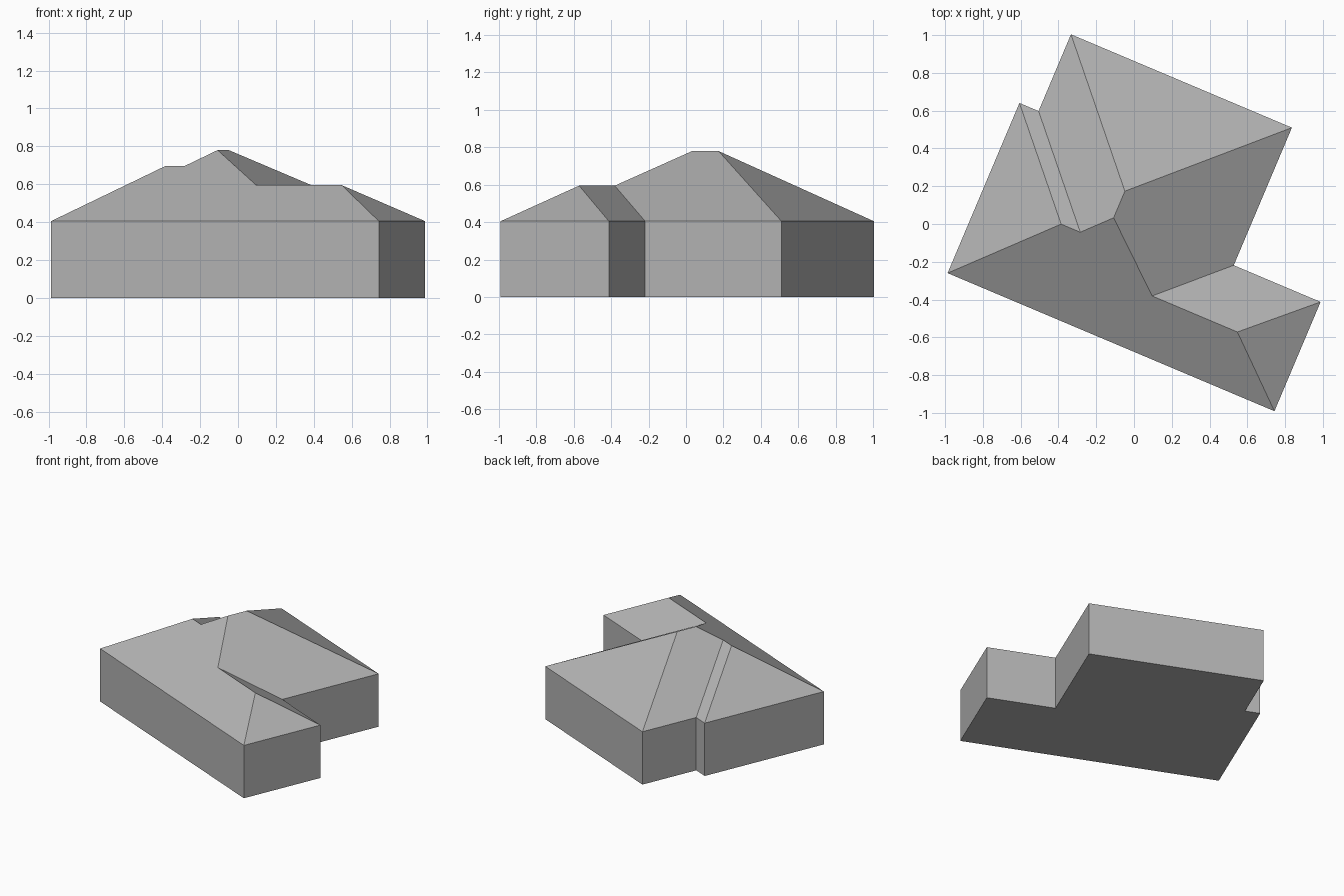
import bpy, bmesh
from mathutils import Vector

cube = bpy.data.objects.get("Cube")
if cube:
    bpy.data.objects.remove(cube, do_unlink=True)

grey = bpy.data.materials.new("plain grey")
grey.use_nodes = True
colour = (0.45, 0.45, 0.45, 1)
grey.diffuse_color = colour
bsdf = grey.node_tree.nodes["Principled BSDF"]
bsdf.inputs["Base Color"].default_value = colour
bsdf.inputs["Roughness"].default_value = 0.9

# The house is laid out along its long front wall (u) and its depth (v)
CORNER = Vector((-0.987, -0.26, 0))
U = Vector((0.921, -0.389, 0))
V = Vector((0.389, 0.921, 0))
EAVE = 0.405


def place(u, v, z):
    return CORNER + U * u + V * v + Vector((0, 0, z))


def build(name, points, faces):
    bm = bmesh.new()
    verts = {key: bm.verts.new(place(*p)) for key, p in points.items()}
    for face in faces:
        bm.faces.new([verts[key] for key in face])
    bm.normal_update()
    mesh = bpy.data.meshes.new(name)
    bm.to_mesh(mesh)
    bm.free()
    mesh.materials.append(grey)
    obj = bpy.data.objects.new(name, mesh)
    bpy.context.collection.objects.link(obj)
    return obj


# Footprint corners, counter-clockwise from the front right corner
plan = {
    "A": (0, 0), "B": (1.879, 0), "C": (1.879, 0.628), "D": (1.38, 0.628),
    "E": (1.38, 1.419), "F": (0.11, 1.419), "G": (0.11, 0.978), "H": (0, 0.978),
}
names = list(plan)
eaves = {k: (u, v, EAVE) for k, (u, v) in plan.items()}
ground = {k.lower(): (u, v, 0) for k, (u, v) in plan.items()}

# Walls with a closed floor
wall_faces = [(a.lower(), b.lower(), b, a)
              for a, b in zip(names, names[1:] + names[:1])]
floor_face = tuple(k.lower() for k in reversed(names))
build("walls", {**ground, **eaves}, wall_faces + [floor_face])

# Hipped roof: low side ridge, main ridge and wing ridge
ridges = {
    "side_start": (0.453, 0.473, 0.695), "side_end": (0.563, 0.473, 0.695),
    "main_front": (0.696, 0.612, 0.78), "main_back": (0.696, 0.765, 0.78),
    "wing_start": (1.045, 0.31, 0.595), "wing_end": (1.535, 0.31, 0.595),
}
build("hipped_roof", {**eaves, **ridges}, [
    ("A", "B", "wing_end", "wing_start", "main_front", "side_end", "side_start"),
    ("B", "C", "wing_end"),
    ("C", "D", "wing_start", "wing_end"),
    ("D", "E", "main_back", "main_front", "wing_start"),
    ("E", "F", "main_back"),
    ("F", "G", "side_end", "main_front", "main_back"),
    ("G", "H", "side_start", "side_end"),
    ("H", "A", "side_start"),
])
